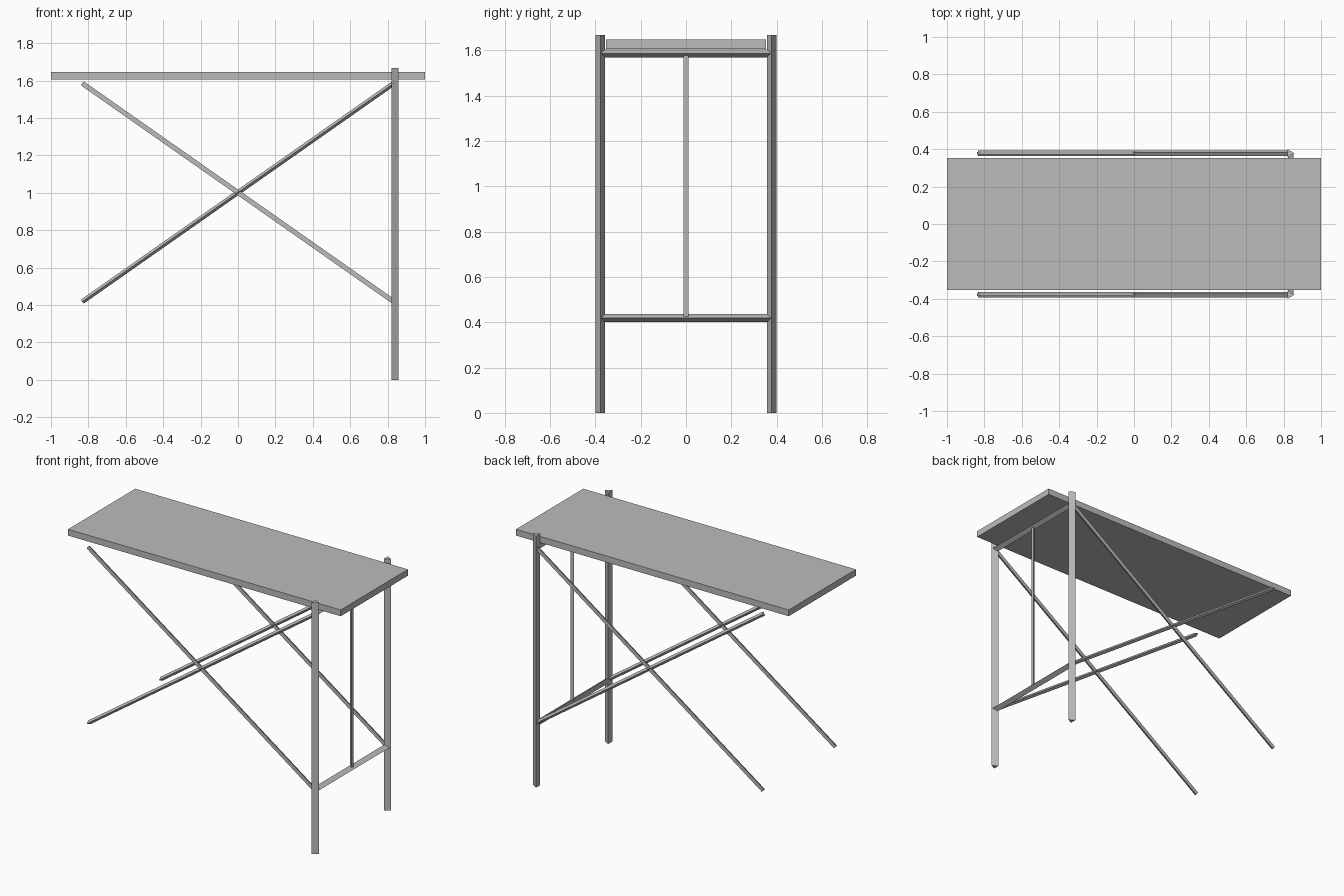
import bpy
import bmesh
from mathutils import Matrix, Vector

cube = bpy.data.objects.get("Cube")
if cube:
    bpy.data.objects.remove(cube)

grey = bpy.data.materials.new("plain grey")
grey.use_nodes = True
colour = (0.5, 0.5, 0.5, 1)
grey.diffuse_color = colour
grey.node_tree.nodes["Principled BSDF"].inputs["Base Color"].default_value = colour


def finish(name, bm):
    mesh = bpy.data.meshes.new(name)
    bm.to_mesh(mesh)
    bm.free()
    mesh.materials.append(grey)
    obj = bpy.data.objects.new(name, mesh)
    bpy.context.collection.objects.link(obj)


def bar(name, start, end, radius, ridge):
    """Three-sided bar between two points, with one edge facing the ridge direction."""
    start, end = Vector(start), Vector(end)
    along = (end - start).normalized()
    up = Vector(ridge)
    side = up.cross(along)
    turn = Matrix((side, up, along)).transposed().to_4x4()
    bm = bmesh.new()
    bmesh.ops.create_cone(bm, cap_ends=True, segments=3, radius1=radius, radius2=radius,
                          depth=(end - start).length,
                          matrix=Matrix.Translation((start + end) / 2) @ turn)
    finish(name, bm)


LEG_X, LEG_Y = 0.833, 0.378
LOW, HIGH = 0.418, 1.586

# Table top
bm = bmesh.new()
bmesh.ops.create_cube(bm, size=1, matrix=Matrix.Translation((0, 0, 1.626))
                      @ Matrix.Diagonal((2, 0.704, 0.042, 1)))
finish("table_top", bm)

# Legs and crossed braces on both long sides
for side, y in (("front", -LEG_Y), ("back", LEG_Y)):
    bar(side + "_leg", (LEG_X, y, 0), (LEG_X, y, 1.668), 0.025, (1, 0, 0))
    bar(side + "_rising_brace", (-LEG_X, y, LOW), (LEG_X, y, HIGH), 0.015, (0, -1, 0))
    bar(side + "_falling_brace", (-LEG_X, y, HIGH), (LEG_X, y, LOW), 0.015, (0, 1, 0))

# Rails between the legs, joined by an upright rod
for name, z in (("lower_rail", LOW), ("upper_rail", HIGH)):
    bar(name, (LEG_X, -LEG_Y, z), (LEG_X, LEG_Y, z), 0.02, (1, 0, 0))
bar("upright_rod", (LEG_X, 0, LOW), (LEG_X, 0, HIGH), 0.012, (-1, 0, 0))
